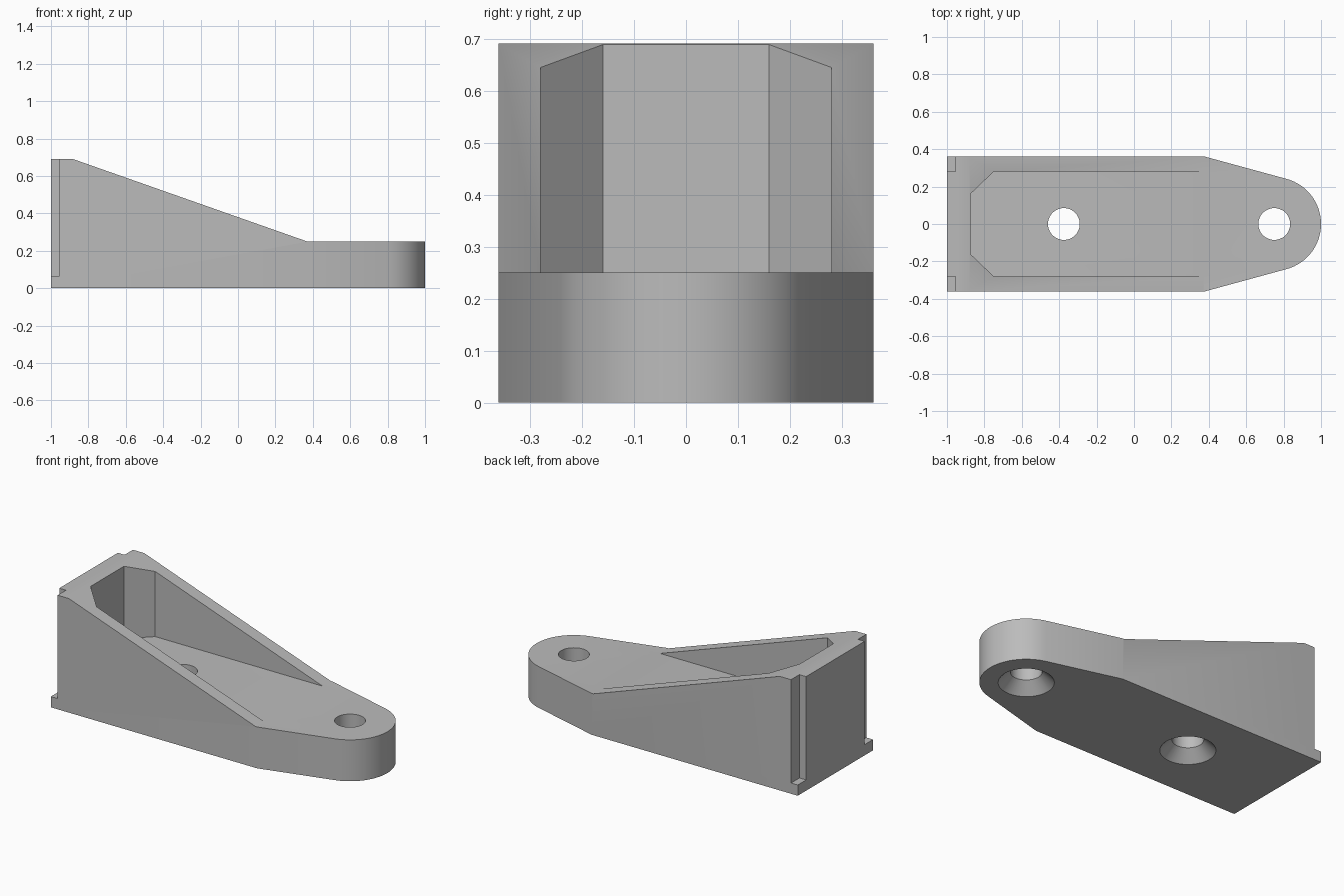
import bpy
import bmesh
from math import cos, sin, radians
from mathutils import Vector

if "Cube" in bpy.data.objects:
    bpy.data.objects.remove(bpy.data.objects["Cube"], do_unlink=True)

grey = bpy.data.materials.new("plain grey")
grey.use_nodes = True
grey.diffuse_color = (0.5, 0.5, 0.5, 1)
grey.node_tree.nodes["Principled BSDF"].inputs["Base Color"].default_value = (0.5, 0.5, 0.5, 1)

HALF, FLOOR, TOP = 0.36, 0.25, 0.69
END_X, END_R = 0.75, 0.25


def finish(name, bm):
    bmesh.ops.recalc_face_normals(bm, faces=bm.faces)
    mesh = bpy.data.meshes.new(name)
    bm.to_mesh(mesh)
    bm.free()
    mesh.materials.append(grey)
    ob = bpy.data.objects.new(name, mesh)
    bpy.context.collection.objects.link(ob)
    return ob


def prism(name, points, sweep):
    """Extrude a flat polygon along a vector."""
    bm = bmesh.new()
    face = bm.faces.new([bm.verts.new(p) for p in points])
    made = bmesh.ops.extrude_face_region(bm, geom=[face])["geom"]
    bmesh.ops.translate(bm, vec=Vector(sweep),
                        verts=[v for v in made if isinstance(v, bmesh.types.BMVert)])
    return finish(name, bm)


def lathe(name, profile, x, sides=48):
    """Stack rings of (radius, z) into a closed round solid."""
    bm = bmesh.new()
    rings = []
    for r, z in profile:
        angles = [radians(360 * i / sides) for i in range(sides)]
        rings.append([bm.verts.new((x + r * cos(a), r * sin(a), z)) for a in angles])
    for low, high in zip(rings, rings[1:]):
        for i in range(sides):
            j = (i + 1) % sides
            bm.faces.new((low[i], low[j], high[j], high[i]))
    bm.faces.new(rings[0])
    bm.faces.new(rings[-1])
    return finish(name, bm)


# Body: straight back, tapering to a round end
arc = [(END_X + END_R * cos(radians(a)), END_R * sin(radians(a))) for a in range(-75, 76, 5)]
outline = [(-1, -HALF), (0.38, -HALF)] + arc + [(0.38, HALF), (-1, HALF)]
body = prism("wedge_bracket", [(x, y, 0) for x, y in outline], (0, 0, TOP))

# Cutters: hollow pocket, sloped top, rear corner grooves, countersunk holes
pocket = [(-0.875, -0.16), (-0.75, -0.28), (0.37, -0.28),
          (0.37, 0.28), (-0.75, 0.28), (-0.875, 0.16)]
slope = [(-0.88, TOP), (0.37, FLOOR), (1.2, FLOOR), (1.2, 1), (-0.88, 1)]
cutters = [
    prism("pocket_cutter", [(x, y, FLOOR) for x, y in pocket], (0, 0, 1)),
    prism("slope_cutter", [(x, -0.6, z) for x, z in slope], (0, 1.2, 0)),
]
for side in (-1, 1):
    groove = [(-1.1, 0.28), (-0.955, 0.28), (-0.955, 0.5), (-1.1, 0.5)]
    cutters.append(prism("groove_cutter", [(x, side * y, 0.065) for x, y in groove], (0, 0, 1)))
for x in (-0.375, END_X):
    cutters.append(lathe("hole_cutter", [(0.17, -0.02), (0.085, 0.065), (0.085, 1)], x))

for cutter in cutters:
    cutter.hide_render = True
    mod = body.modifiers.new(cutter.name, "BOOLEAN")
    mod.operation = "DIFFERENCE"
    mod.solver = "EXACT"
    mod.object = cutter

# Apply the cuts, then drop the cutters
bpy.ops.object.select_all(action="DESELECT")
bpy.context.view_layer.objects.active = body
body.select_set(True)
for mod in list(body.modifiers):
    bpy.ops.object.modifier_apply(modifier=mod.name)
for cutter in cutters:
    bpy.data.objects.remove(cutter, do_unlink=True)
bpy.ops.object.shade_smooth_by_angle(angle=radians(30))
